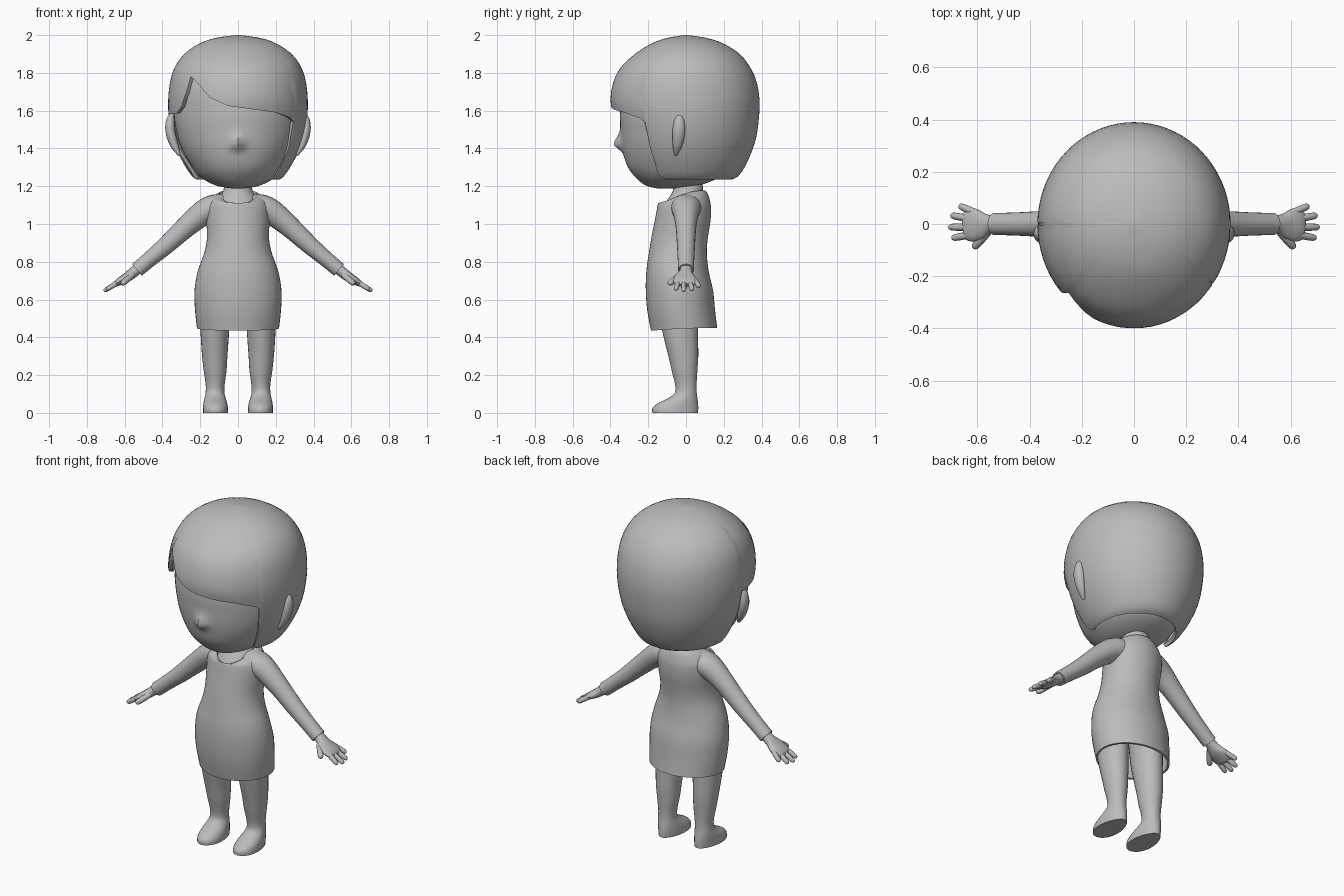
import bpy, bmesh, math
from mathutils import Vector

if "Cube" in bpy.data.objects:
    bpy.data.objects.remove(bpy.data.objects["Cube"])

grey = bpy.data.materials.new("plain_grey")
grey.diffuse_color = (0.5, 0.5, 0.5, 1)
grey.use_nodes = True
grey.node_tree.nodes["Principled BSDF"].inputs["Base Color"].default_value = grey.diffuse_color


def smooth_rows(rows, n):
    """Catmull-Rom refinement of a short table."""
    out = []
    for i in range(len(rows) - 1):
        p = [rows[max(0, min(len(rows) - 1, i + k))] for k in (-1, 0, 1, 2)]
        for j in range(n):
            t = j / n
            out.append([0.5 * (2 * b + (c - a) * t + (2 * a - 5 * b + 4 * c - d) * t * t
                               + (3 * b - a - 3 * c + d) * t ** 3) for a, b, c, d in zip(*p)])
    return out + [list(rows[-1])]


def loft(name, rings, caps=(True, True), thick=0, mirror=False, angle=45):
    """Skin closed rings into one smooth-shaded part."""
    bm = bmesh.new()
    vs = [[bm.verts.new(p) for p in ring] for ring in rings]
    n = len(vs[0])
    for a, b in zip(vs, vs[1:]):
        for i in range(n):
            bm.faces.new((a[i], a[(i + 1) % n], b[(i + 1) % n], b[i]))
    if caps[0]:
        bm.faces.new(vs[0][::-1])
    if caps[1]:
        bm.faces.new(vs[-1])
    bmesh.ops.recalc_face_normals(bm, faces=bm.faces)
    me = bpy.data.meshes.new(name)
    bm.to_mesh(me)
    bm.free()
    ob = bpy.data.objects.new(name, me)
    bpy.context.collection.objects.link(ob)
    me.materials.append(grey)
    bpy.ops.object.select_all(action='DESELECT')
    ob.select_set(True)
    bpy.context.view_layer.objects.active = ob
    if thick:
        m = ob.modifiers.new("thickness", 'SOLIDIFY')
        m.thickness, m.offset = thick, -1
        bpy.ops.object.modifier_apply(modifier=m.name)
    bpy.ops.object.shade_smooth_by_angle(angle=math.radians(angle))
    if mirror:
        ob.modifiers.new("mirror", 'MIRROR')
    return ob


def level_rings(rows, n=32, sub=4, taper=0):
    """Horizontal rings from rows of z, x centre, x radius, front y, back y, front drop."""
    rings = []
    for z, cx, rx, yf, yb, drop in smooth_rows(rows, sub):
        ring = []
        for i in range(n):
            a = 2 * math.pi * i / n
            s = math.sin(a)
            w = rx * math.cos(a) * (1 - taper * s * max(0, 1 - z / 0.1))
            ring.append(Vector((cx + w, (yf + yb) / 2 + (yb - yf) / 2 * s,
                                z - drop * ((1 - s) / 2) ** 2)))
        rings.append(ring)
    return rings


def tube_rings(rows, n=16, sub=3):
    """Rings along a path from rows of x, y, z, side radius, thickness radius."""
    pts = smooth_rows(rows, sub)
    rings = []
    for k, (x, y, z, rs, rn) in enumerate(pts):
        t = (Vector(pts[min(k + 1, len(pts) - 1)][:3]) - Vector(pts[max(k - 1, 0)][:3])).normalized()
        nrm = t.cross(Vector((0, 1, 0))).normalized()
        side = nrm.cross(t)
        rings.append([Vector((x, y, z)) + side * rs * math.cos(a) + nrm * rn * math.sin(a)
                      for a in (2 * math.pi * i / n for i in range(n))])
    return rings


# Head with a small pointed nose
head = level_rings([
    (1.188, 0, .03, -.15, -.06, 0), (1.205, 0, .12, -.215, .07, 0), (1.25, 0, .2, -.27, .18, 0),
    (1.31, 0, .247, -.312, .23, 0), (1.4, 0, .298, -.337, .29, 0), (1.5, 0, .328, -.346, .32, 0),
    (1.6, 0, .338, -.348, .34, 0), (1.75, 0, .315, -.325, .32, 0), (1.88, 0, .2, -.2, .2, 0)], 72, 6)
for ring in head:
    for p in ring:
        if p.y < 0:
            s = .028 if p.z < 1.42 else .05
            p.y -= .042 * math.exp(-(p.x / .03) ** 2 - ((p.z - 1.42) / s) ** 2)
loft("head", head)

# Bobbed hair: a dome whose lower edge follows the fringe, parting and sides
DOME = smooth_rows([
    (1.235, .22, .23, .24), (1.26, .25, .26, .285), (1.35, .305, .31, .335), (1.45, .345, .345, .37),
    (1.55, .365, .375, .385), (1.65, .37, .4, .39), (1.75, .36, .385, .375), (1.83, .335, .345, .34),
    (1.9, .285, .27, .285), (1.955, .205, .185, .2), (1.985, .12, .1, .11), (2.0, .01, .01, .01)], 3)
EDGE = [(-180, 1.235), (-91, 1.235), (-89, 1.58), (-62, 1.585), (-54, 1.62), (-48, 1.7), (-45, 1.78),
        (-34, 1.735), (-24, 1.67), (-8, 1.625), (15, 1.605), (33, 1.59), (50, 1.56), (54, 1.54),
        (56, 1.26), (63, 1.235), (180, 1.235)]


def edge_height(a):
    for (a0, z0), (a1, z1) in zip(EDGE, EDGE[1:]):
        if a0 <= a <= a1:
            return z0 + (z1 - z0) * (a - a0) / (a1 - a0)


LEVELS = 26
columns = []
for a in sorted({*range(-180, 180, 5)} | {e[0] for e in EDGE if e[0] < 180}):
    low = edge_height(a)
    k = max(i for i in range(len(DOME) - 1) if DOME[i][0] <= low + 1e-6)
    start = k + (low - DOME[k][0]) / (DOME[k + 1][0] - DOME[k][0])
    col = []
    for j in range(LEVELS + 1):
        u = start + (len(DOME) - 1 - start) * j / LEVELS
        i = min(int(u), len(DOME) - 2)
        z, rx, rf, rb = [p + (q - p) * (u - i) for p, q in zip(DOME[i], DOME[i + 1])]
        c = math.cos(math.radians(a))
        col.append(Vector((rx * math.sin(math.radians(a)), -c * (rf if c > 0 else rb), z)))
    columns.append(col)
loft("hair", list(zip(*columns)), caps=(False, True), thick=.022, angle=50)

# Ears
loft("ears", tube_rings([
    (.345, -.03, 1.585, .008, .008), (.358, -.035, 1.55, .026, .022), (.358, -.038, 1.49, .034, .026),
    (.338, -.045, 1.42, .026, .022), (.31, -.055, 1.365, .008, .008)]), mirror=True)

# Neck and upper chest
loft("neck", level_rings([
    (1.14, 0, .1, -.128, .1, .06), (1.165, 0, .09, -.105, .095, .045), (1.185, 0, .076, -.07, .09, .01),
    (1.26, 0, .07, -.06, .085, 0)], 32))

# Dress, open at hem and neckline
loft("dress", level_rings([
    (.45, 0, .217, -.185, .165, .015), (.55, 0, .228, -.205, .153, .008), (.65, 0, .23, -.213, .143, 0),
    (.75, 0, .213, -.21, .12, 0), (.85, 0, .178, -.196, .11, 0), (.93, 0, .164, -.183, .116, 0),
    (1.02, 0, .168, -.165, .13, 0), (1.09, 0, .168, -.153, .132, .005), (1.13, 0, .152, -.147, .125, .02),
    (1.16, 0, .128, -.14, .115, .05), (1.178, 0, .1, -.13, .102, .075)], 48),
    caps=(False, False), thick=.012)

# Sleeves, open at the cuff
loft("sleeves", tube_rings([
    (.07, 0, 1.1, .075, .06), (.13, 0, 1.085, .08, .07), (.19, 0, 1.055, .068, .066),
    (.28, 0, .98, .054, .056), (.38, 0, .888, .048, .048), (.46, 0, .82, .044, .042),
    (.535, 0, .757, .042, .04)], 24), caps=(True, False), thick=.008, mirror=True)

# Hands: palm, four fingers and a thumb
loft("palms", tube_rings([
    (.5, 0, .786, .032, .03), (.55, 0, .747, .034, .028), (.585, -.005, .72, .055, .026),
    (.62, -.003, .7, .064, .021), (.645, 0, .684, .055, .016), (.655, 0, .678, .03, .008)]), mirror=True)
FINGERS = [((.61, .045, .705), (.67, .07, .668)), ((.625, .02, .697), (.702, .033, .65)),
           ((.625, -.012, .697), (.71, -.012, .645)), ((.62, -.04, .7), (.698, -.054, .652)),
           ((.56, -.03, .728), (.615, -.092, .682))]
for k, (base, tip) in enumerate(FINGERS):
    b, t = Vector(base), Vector(tip)
    r = .016 if k == 4 else .0135
    rows = [(*b.lerp(t, f), r * w, r * w) for f, w in ((0, 1), (.5, 1.05), (.85, .95), (.96, .65), (1, .25))]
    loft("thumbs" if k == 4 else f"fingers_{k + 1}", tube_rings(rows, 10, 2), mirror=True)

# Legs running into flat-soled feet
loft("legs_and_feet", level_rings([
    (0, .119, .066, -.178, .064, 0), (.025, .119, .066, -.178, .065, 0), (.05, .12, .063, -.15, .064, 0),
    (.075, .121, .057, -.1, .061, 0), (.105, .122, .05, -.06, .057, 0), (.15, .121, .05, -.058, .056, 0),
    (.22, .121, .06, -.075, .06, 0), (.3, .123, .067, -.093, .065, 0), (.4, .123, .074, -.118, .064, 0),
    (.5, .121, .079, -.138, .064, 0), (.62, .115, .085, -.145, .07, 0)], 28, 3, taper=.14), mirror=True)
